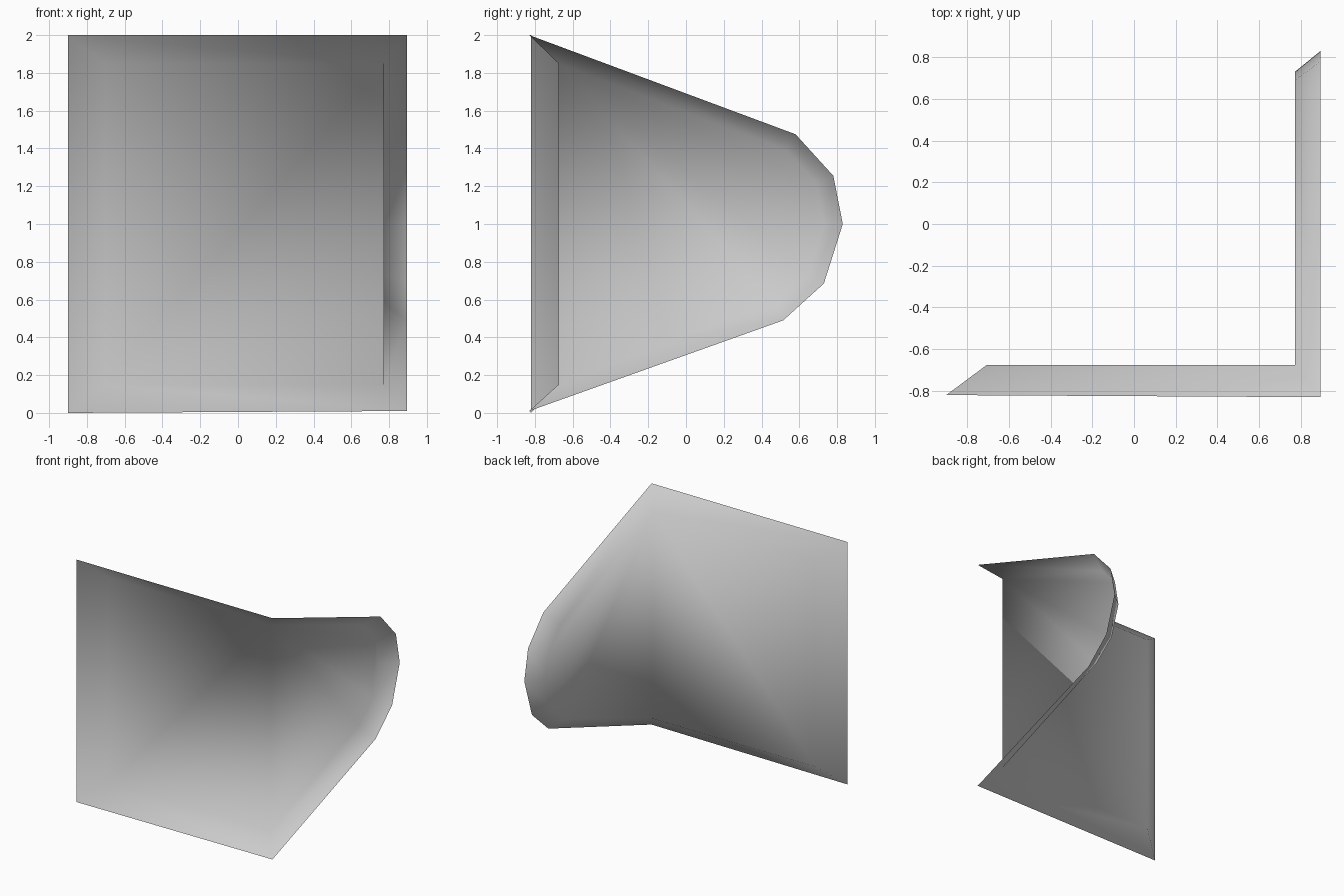
import bpy
import bmesh
from mathutils import Vector

if "Cube" in bpy.data.objects:
    bpy.data.objects.remove(bpy.data.objects["Cube"], do_unlink=True)

# One plain material
grey = bpy.data.materials.new("plain_grey")
grey.use_nodes = True
colour = (0.6, 0.6, 0.6, 1)
grey.diffuse_color = colour
grey.node_tree.nodes["Principled BSDF"].inputs["Base Color"].default_value = colour

# Rounded side wing: (y, z) from bottom corner to top corner
wing_rim = [(-0.83, 0.01), (0.515, 0.49), (0.73, 0.685), (0.83, 1.0),
            (0.78, 1.255), (0.58, 1.475), (-0.83, 2.0)]
wing_panel = [(-0.675, 0.15), (0.47, 0.59), (0.65, 0.74), (0.73, 1.0),
              (0.69, 1.215), (0.53, 1.39), (-0.675, 1.85)]


def outline(end_x, end_y, low, high, wing_x, profile):
    """Closed loop around the front panel's free end and the side wing."""
    points = [(end_x, end_y, low)]
    points += [(wing_x, y, z) for y, z in profile]
    points.append((end_x, end_y, high))
    return [Vector(p) for p in points]


bm = bmesh.new()
panel = [bm.verts.new(p) for p in outline(-0.705, -0.675, 0.15, 1.85, 0.772, wing_panel)]
rim = [bm.verts.new(p) for p in outline(-0.9, -0.82, 0.0, 2.0, 0.895, wing_rim)]

# Front panel and side wing share the vertical corner edge
bm.faces.new([panel[0], panel[1], panel[-2], panel[-1]])
bm.faces.new(panel[1:-1])

# Flared rim around the whole outline; the outer side stays open
count = len(panel)
for i in range(count):
    j = (i + 1) % count
    bm.faces.new([panel[i], rim[i], rim[j], panel[j]])

# Panels face into the corner
bmesh.ops.recalc_face_normals(bm, faces=bm.faces)
bm.faces.ensure_lookup_table()
bm.normal_update()
if bm.faces[0].normal.y < 0:
    bmesh.ops.reverse_faces(bm, faces=bm.faces)
for face in bm.faces:
    face.smooth = True

mesh = bpy.data.meshes.new("corner_shell")
bm.to_mesh(mesh)
bm.free()
mesh.materials.append(grey)
shell = bpy.data.objects.new("corner_shell", mesh)
bpy.context.collection.objects.link(shell)
